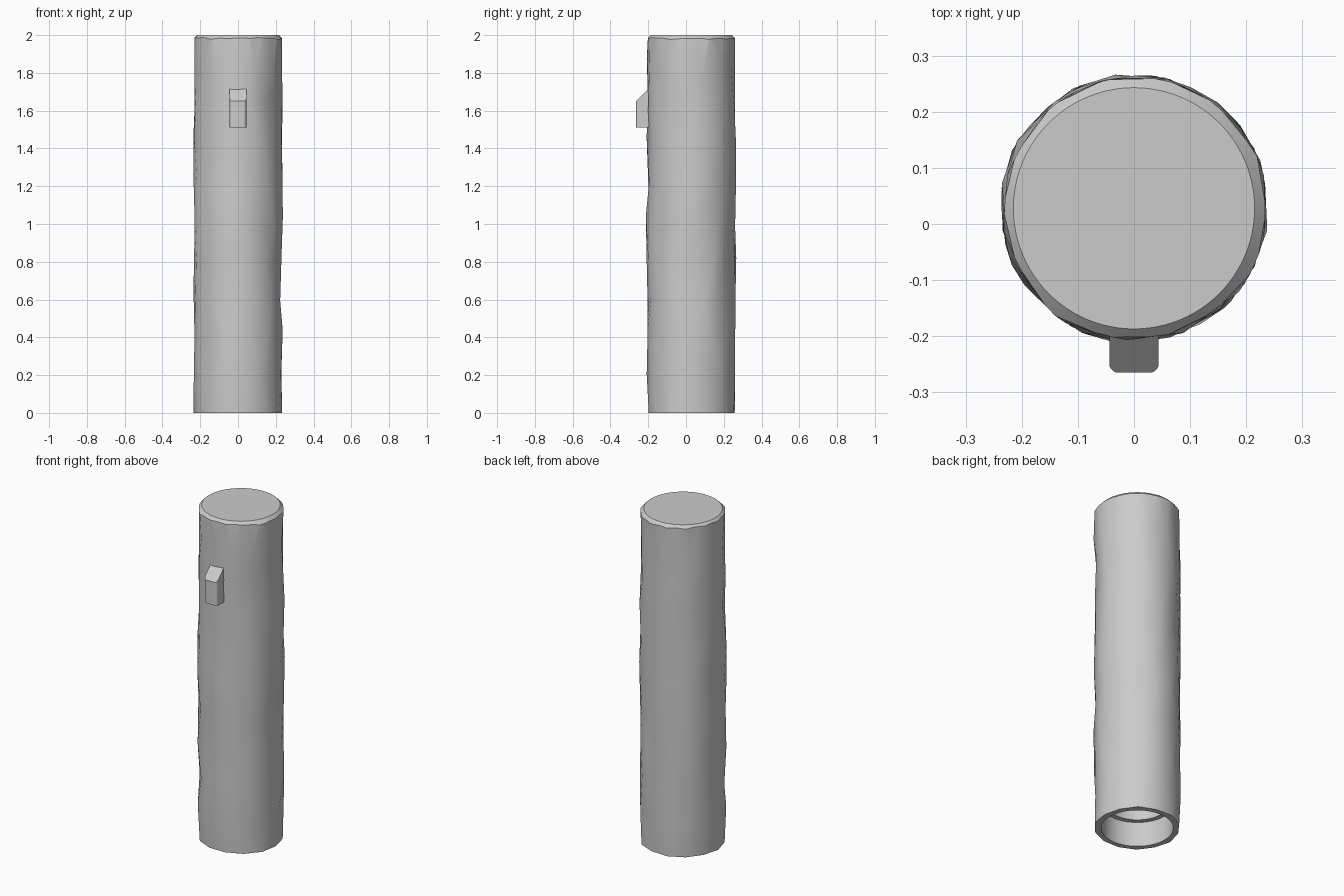
import bpy, bmesh, math, random
from mathutils import Vector

random.seed(7)
if "Cube" in bpy.data.objects:
    bpy.data.objects.remove(bpy.data.objects["Cube"], do_unlink=True)

CENTRE_Y = 0.028
SIDES, RINGS = 14, 10

grey = bpy.data.materials.new("plain grey")
grey.use_nodes = True
COLOUR = (0.6, 0.6, 0.6, 1)
grey.diffuse_color = COLOUR
grey.node_tree.nodes["Principled BSDF"].inputs["Base Color"].default_value = COLOUR


def make_object(name, bm):
    bmesh.ops.recalc_face_normals(bm, faces=bm.faces)
    mesh = bpy.data.meshes.new(name)
    bm.to_mesh(mesh)
    bm.free()
    mesh.materials.append(grey)
    obj = bpy.data.objects.new(name, mesh)
    bpy.context.collection.objects.link(obj)
    return obj


def lathe(name, profile, steps=96):
    """Closed solid of revolution from (radius, height) points."""
    bm = bmesh.new()
    rings = [[bm.verts.new((r * math.cos(math.tau * j / steps),
                            CENTRE_Y + r * math.sin(math.tau * j / steps), z))
              for j in range(steps)] for r, z in profile]
    for low, high in zip(rings, rings[1:]):
        for j in range(steps):
            k = (j + 1) % steps
            bm.faces.new((low[j], low[k], high[k], high[j]))
    bm.faces.new(rings[0])
    bm.faces.new(rings[-1])
    return make_object(name, bm)


def activate(obj):
    bpy.ops.object.select_all(action='DESELECT')
    obj.select_set(True)
    bpy.context.view_layer.objects.active = obj


def carve(obj, cutter, operation):
    cutter.hide_render = True
    mod = obj.modifiers.new(operation, 'BOOLEAN')
    mod.operation, mod.object, mod.solver = operation, cutter, 'EXACT'
    activate(obj)
    bpy.ops.object.modifier_apply(modifier=mod.name)
    bpy.data.objects.remove(cutter, do_unlink=True)


# Hand-carved body: staggered rings of uneven vertices joined by triangles
bm = bmesh.new()
rings = []
for i in range(RINGS + 1):
    end = i in (0, RINGS)
    ring = []
    for j in range(SIDES):
        turn = j + 0.5 * (i % 2) + (0 if end else random.uniform(-0.2, 0.2))
        angle = math.tau * turn / SIDES
        r = random.uniform(0.23, 0.241)
        z = 2.04 * i / RINGS + (0 if end else random.uniform(-0.06, 0.06))
        ring.append(bm.verts.new((r * math.cos(angle), CENTRE_Y + r * math.sin(angle), z)))
    rings.append(ring)
for i, (low, high) in enumerate(zip(rings, rings[1:])):
    for j in range(SIDES):
        k = (j + 1) % SIDES
        if i % 2:
            bm.faces.new((low[j], high[k], high[j]))
            bm.faces.new((low[j], low[k], high[k]))
        else:
            bm.faces.new((low[j], low[k], high[j]))
            bm.faces.new((low[k], high[k], high[j]))
bm.faces.new(rings[0])
bm.faces.new(rings[-1])
body = make_object("body", bm)

# Conical trim gives the round flat top with its scalloped chamfer
carve(body, lathe("top_trim", [(0.3, -0.1), (0.3, 1.915), (0.215, 2.0)]), 'INTERSECT')
# Stepped hollow open at the bottom
carve(body, lathe("hollow", [(0.197, -0.1), (0.197, 0.15), (0.168, 0.15), (0.168, 1.85)]),
      'DIFFERENCE')

# Front catch: side profile extruded across x, with rounded front uprights
bm = bmesh.new()
profile = [(-0.17, 1.51), (-0.265, 1.51), (-0.265, 1.65), (-0.17, 1.745)]
face = bm.faces.new([bm.verts.new((-0.044, y, z)) for y, z in profile])
moved = bmesh.ops.extrude_face_region(bm, geom=[face])["geom"]
bmesh.ops.translate(bm, vec=Vector((0.088, 0, 0)),
                    verts=[v for v in moved if isinstance(v, bmesh.types.BMVert)])
bmesh.ops.recalc_face_normals(bm, faces=bm.faces)
uprights = [e for e in bm.edges
            if all(v.co.y < -0.26 for v in e.verts)
            and abs(e.verts[0].co.x - e.verts[1].co.x) < 0.001]
bmesh.ops.bevel(bm, geom=uprights, offset=0.016, segments=5, profile=0.5, affect='EDGES')
catch = make_object("front_catch", bm)

# Soft facets, crisp rims
for obj in (body, catch):
    activate(obj)
    bpy.ops.object.shade_smooth_by_angle(angle=math.radians(30))
